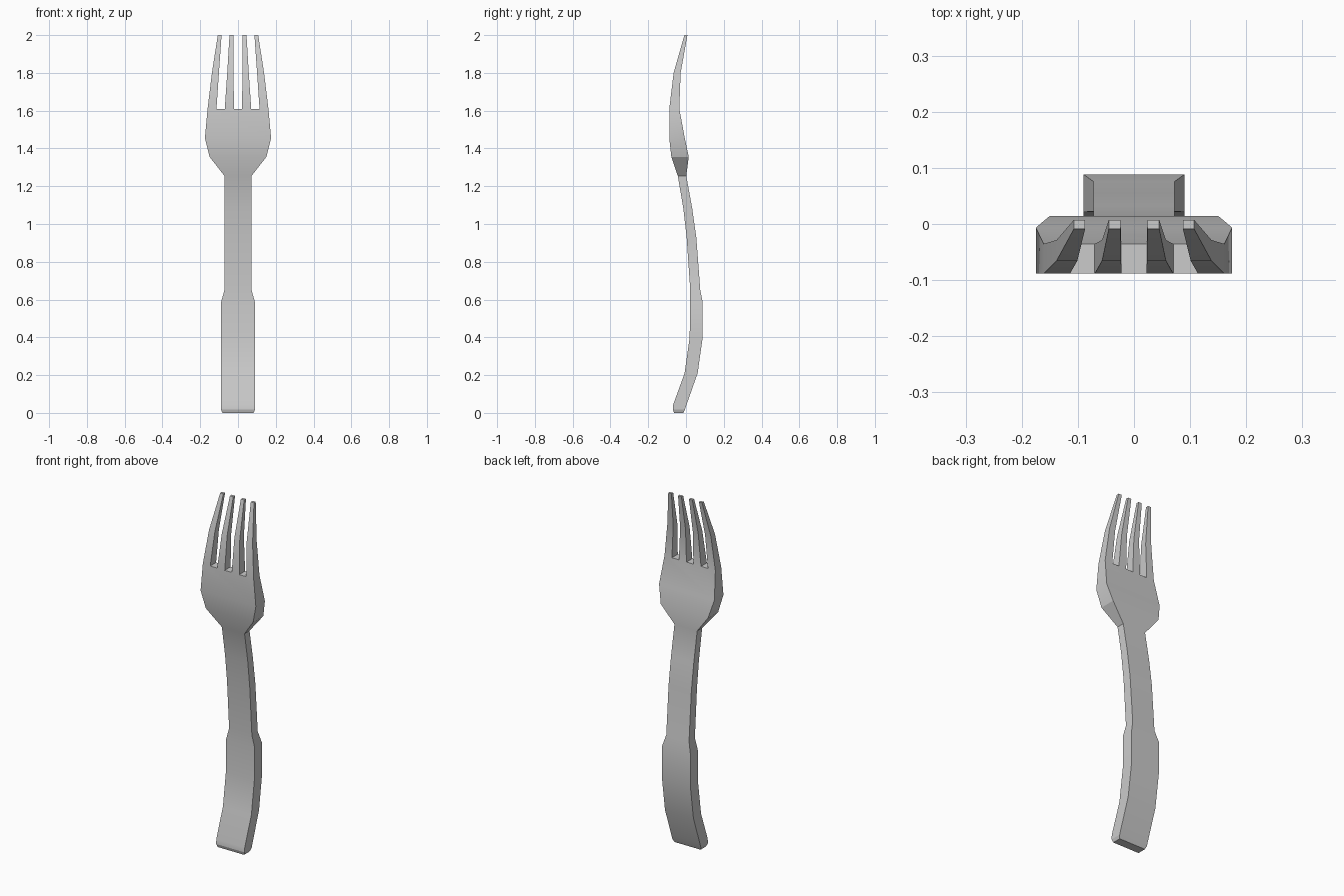
import bpy, bmesh, math

if "Cube" in bpy.data.objects:
    bpy.data.objects.remove(bpy.data.objects["Cube"])

# Side profile stations: (z, front y, back y, half width)
body = [
    (0.00, -0.064, -0.014, 0.083),
    (0.018, -0.070, -0.006, 0.090),
    (0.045, -0.068, 0.003, 0.090),
    (0.21, -0.008, 0.061, 0.090),
    (0.40, 0.019, 0.088, 0.090),
    (0.585, 0.021, 0.088, 0.090),
    (0.65, 0.022, 0.075, 0.072),
    (0.93, 0.003, 0.054, 0.072),
    (1.085, -0.015, 0.032, 0.072),
    (1.255, -0.044, 0.001, 0.072),
    (1.355, -0.078, 0.014, 0.150),
    (1.455, -0.089, -0.007, 0.175),
]
# Tine stations: (z, front y, back y, left/right edges of the two right-hand tines)
tines = [
    (1.61, -0.089, -0.036, [(0.022, 0.070), (0.114, 0.161)]),
    (1.80, -0.066, -0.029, [(0.023, 0.057), (0.101, 0.138)]),
    (2.00, -0.009, 0.007, [(0.024, 0.045), (0.087, 0.107)]),
]

bm = bmesh.new()


def row(xs, y, z):
    return [bm.verts.new((x, y, z)) for x in xs]


def loft(lo, hi):
    """Skin two sections, each a (front row, back row) pair running left to right."""
    (f0, b0), (f1, b1) = lo, hi
    bm.faces.new(f0 + f1[::-1])
    bm.faces.new(b0[::-1] + b1)
    bm.faces.new((f0[-1], b0[-1], b1[-1], f1[-1]))
    bm.faces.new((b0[0], f0[0], f1[0], b1[0]))


def cap(s):
    bm.faces.new(s[0] + s[1][::-1])


# Handle, neck and lower bowl
sections = [(row((-w, w), f, z), row((-w, w), b, z)) for z, f, b, w in body]
cap(sections[0])
for lo, hi in zip(sections, sections[1:]):
    loft(lo, hi)


# Mirrored tine edges, left to right
def edges(pairs):
    right = [x for p in pairs for x in p]
    return [-x for x in reversed(right)] + right


levels = [(row(edges(p), f, z), row(edges(p), b, z)) for z, f, b, p in tines]

# Upper bowl up to the tine roots
loft(sections[-1], levels[0])

# Four tines and the three slot floors between them
for i in range(0, 8, 2):
    parts = [(f[i:i + 2], b[i:i + 2]) for f, b in levels]
    for lo, hi in zip(parts, parts[1:]):
        loft(lo, hi)
    cap(parts[-1])
    if i < 6:
        cap((levels[0][0][i + 1:i + 3], levels[0][1][i + 1:i + 3]))

bmesh.ops.recalc_face_normals(bm, faces=bm.faces)
# Centre on y
ys = [v.co.y for v in bm.verts]
bmesh.ops.translate(bm, verts=bm.verts, vec=(0, -(min(ys) + max(ys)) / 2, 0))

mesh = bpy.data.meshes.new("fork")
bm.to_mesh(mesh)
bm.free()
fork = bpy.data.objects.new("fork", mesh)
bpy.context.collection.objects.link(fork)
bpy.context.view_layer.objects.active = fork
fork.select_set(True)
bpy.ops.object.shade_smooth_by_angle(angle=math.radians(20))
